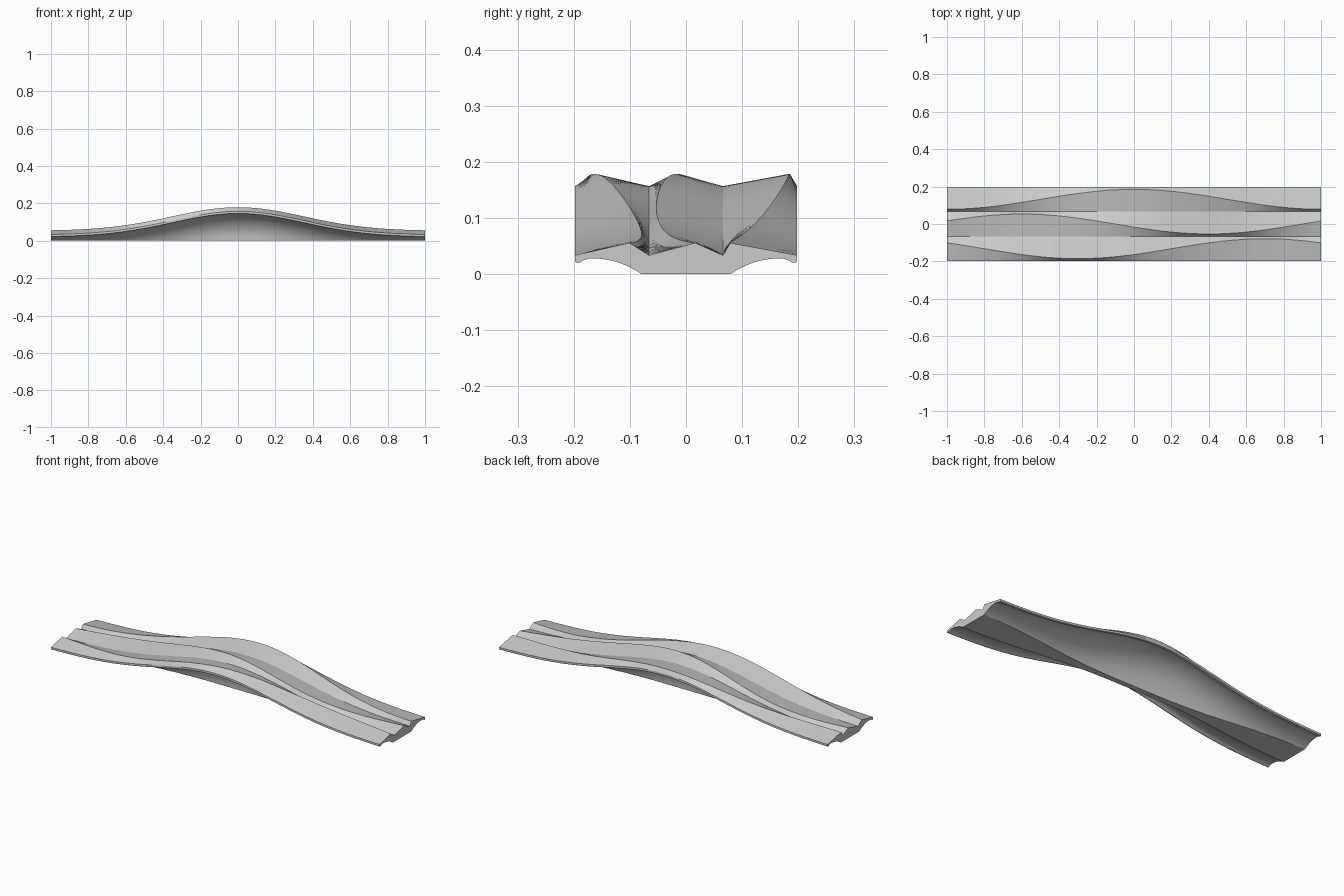
import bpy, bmesh, math

if "Cube" in bpy.data.objects:
    bpy.data.objects.remove(bpy.data.objects["Cube"])

SEGS = 200
HALF_W = 0.198
STRIP = HALF_W * 2 / 3
AMP = 0.053
PHASES = (0.7, -0.6, 0.0)          # ridge crest position of each strip
# underside cove: circular arc that follows the arch and is cut off at z = 0
COVE_R, COVE_Y, COVE_N = 0.153, 0.168, 12
LIP = [(0.176, -0.0065), (0.183, -0.009), (0.189, -0.013),
       (0.194, -0.0135), (0.198, -0.011)]


def section(x):
    """Closed cross-section as (y, z, is_corner)."""
    valley = 0.0315 + 0.1255 * math.exp(-4 * x * x)
    pts = [(-HALF_W, valley, True)]
    for i, ph in enumerate(PHASES):
        y0 = -HALF_W + i * STRIP
        ridge = y0 + STRIP / 2 + AMP * math.cos(math.pi * (x - ph))
        pts += [(ridge, valley + 0.022, True), (y0 + STRIP, valley, True)]
    top = valley - 0.0055
    sweep = math.acos(1 - top / COVE_R)
    under = []
    for i in range(COVE_N + 1):
        a = sweep * (1 - i / COVE_N)
        z = top - COVE_R * (1 - math.cos(a))
        under.append((COVE_Y - COVE_R * math.sin(a), z, i == 0))
    under += [(y, valley + d, i == len(LIP) - 1) for i, (y, d) in enumerate(LIP)]
    return pts + under[::-1] + [(-y, z, c) for y, z, c in under]


# Ridged, arched slab lofted along x
bm = bmesh.new()
rings, corners = [], []
for i in range(SEGS + 1):
    x = -1 + 2 * i / SEGS
    sec = section(x)
    corners = [c for _, _, c in sec]
    rings.append([bm.verts.new((x, y, z)) for y, z, _ in sec])
n = len(corners)
for a, b in zip(rings, rings[1:]):
    for j in range(n):
        k = (j + 1) % n
        bm.faces.new((a[j], a[k], b[k], b[j])).smooth = True
# Long creases stay sharp
for a, b in zip(rings, rings[1:]):
    for j in range(n):
        if corners[j]:
            bm.edges.get((a[j], b[j])).smooth = False
# End caps
for ring in (rings[0], rings[-1]):
    cap = bm.faces.new(ring)
    for e in cap.edges:
        e.smooth = False
bmesh.ops.recalc_face_normals(bm, faces=bm.faces)

mesh = bpy.data.meshes.new("wavy_bench_slab")
bm.to_mesh(mesh)
bm.free()
bpy.context.collection.objects.link(bpy.data.objects.new("wavy_bench_slab", mesh))
